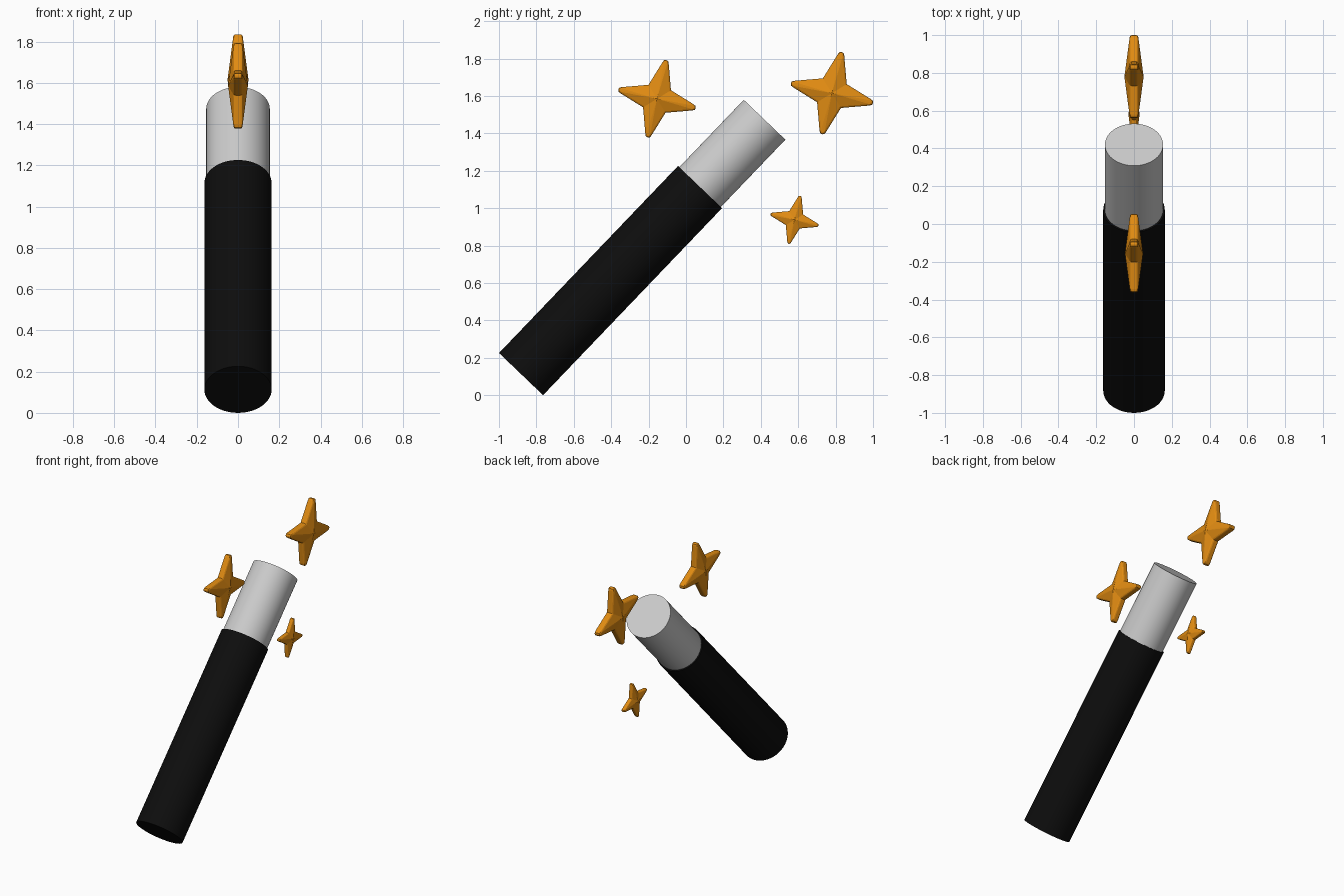
import bpy, bmesh, math
from mathutils import Vector

if "Cube" in bpy.data.objects:
    bpy.data.objects.remove(bpy.data.objects["Cube"])


def material(name, rgb):
    m = bpy.data.materials.new(name)
    m.diffuse_color = (*rgb, 1)
    m.use_nodes = True
    m.node_tree.nodes["Principled BSDF"].inputs["Base Color"].default_value = m.diffuse_color
    return m


BLACK = material("black", (0.004, 0.004, 0.004))
GOLD = material("gold", (0.75, 0.26, 0.006))


def rod(name, a, b, radius, mat=None):
    a, b = Vector(a), Vector(b)
    bpy.ops.mesh.primitive_cylinder_add(vertices=64, radius=radius, depth=(b - a).length,
                                        location=(a + b) / 2)
    ob = bpy.context.object
    ob.name = name
    ob.rotation_euler = (b - a).to_track_quat('Z', 'Y').to_euler()
    if mat:
        ob.data.materials.append(mat)
    bpy.ops.object.shade_smooth_by_angle(angle=math.radians(35))


def star(name, y, z, size):
    # outline: rounded tip then notch, four times
    tip = [(0.93, -0.078), (0.985, -0.05), (1.0, 0.0), (0.985, 0.05), (0.93, 0.078)]
    notch = 0.41 * math.sqrt(0.5)
    outline = []
    for k in range(4):
        c, s = math.cos(k * math.pi / 2), math.sin(k * math.pi / 2)
        outline += [(c * u - s * v, s * u + c * v) for u, v in tip + [(notch, notch)]]
    bm = bmesh.new()
    rim, peak = 0.095 * size, 0.225 * size
    front = [bm.verts.new((rim, u * size, v * size)) for u, v in outline]
    back = [bm.verts.new((-rim, u * size, v * size)) for u, v in outline]
    top, bottom = bm.verts.new((peak, 0, 0)), bm.verts.new((-peak, 0, 0))
    n = len(outline)
    for i in range(n):
        j = (i + 1) % n
        bm.faces.new((front[i], front[j], top))
        bm.faces.new((back[j], back[i], bottom))
        bm.faces.new((front[j], front[i], back[i], back[j]))
    bmesh.ops.recalc_face_normals(bm, faces=bm.faces)
    # soften the rim edges only
    rims = [e for e in bm.edges if abs(e.verts[0].co.x - e.verts[1].co.x) < 1e-6]
    bmesh.ops.bevel(bm, geom=rims, offset=0.04 * size, segments=2, profile=0.5,
                    affect='EDGES', clamp_overlap=True)
    me = bpy.data.meshes.new(name)
    bm.to_mesh(me)
    bm.free()
    me.materials.append(GOLD)
    ob = bpy.data.objects.new(name, me)
    ob.location = (0, y, z)
    ob.rotation_euler.x = math.radians(-13.5)
    bpy.context.collection.objects.link(ob)


# wand: black handle and pale tip along one tilted axis
rod("wand_handle", (0, -0.882, 0.113), (0, 0.075, 1.113), 0.163, BLACK)
rod("wand_tip", (0, 0.06, 1.097), (0, 0.42, 1.473), 0.154)

# sparkles around the tip
star("sparkle_left", -0.155, 1.585, 0.213)
star("sparkle_top", 0.78, 1.615, 0.226)
star("sparkle_small", 0.58, 0.938, 0.132)
